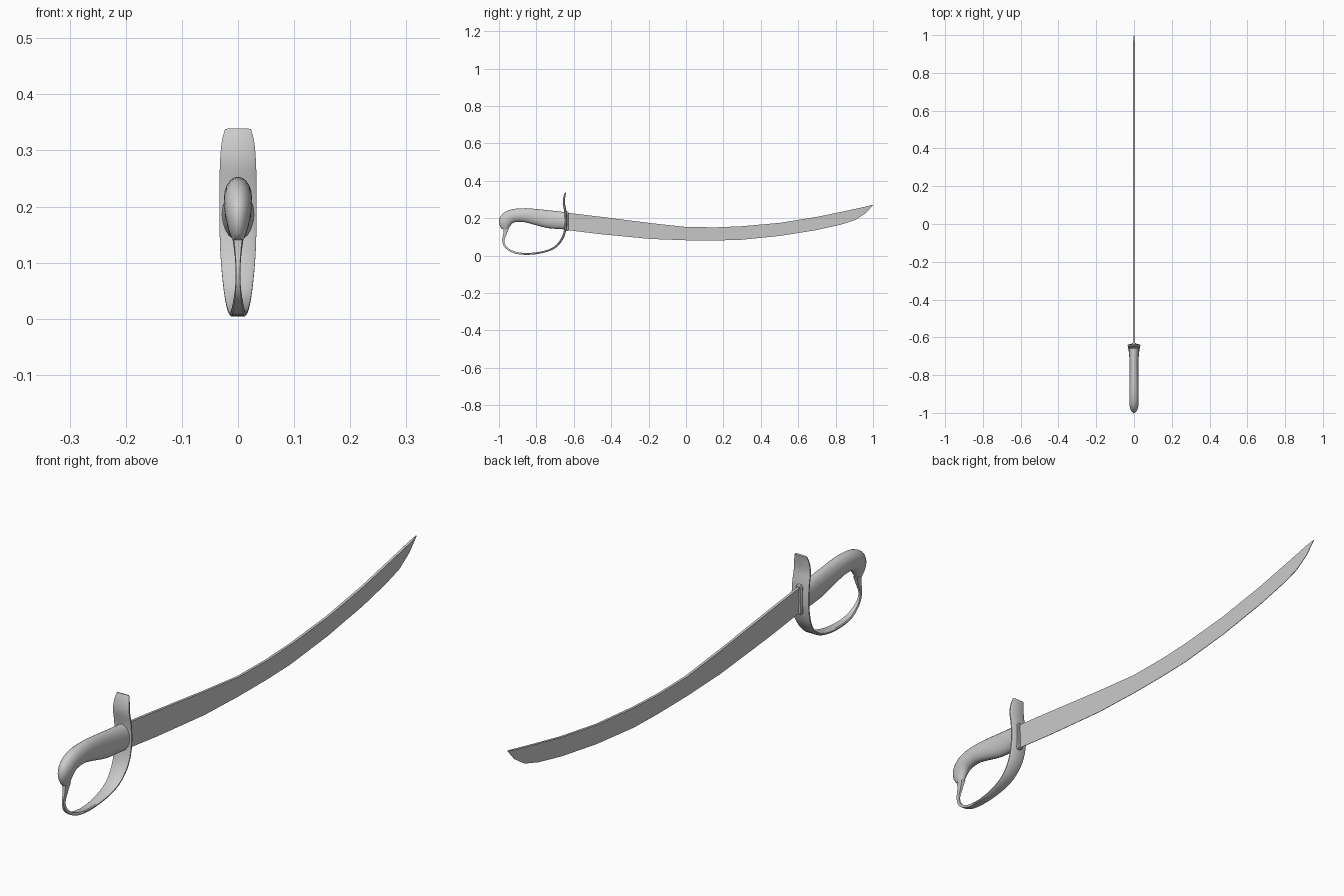
import bpy, bmesh, math
from mathutils import Vector

if "Cube" in bpy.data.objects:
    bpy.data.objects.remove(bpy.data.objects["Cube"])


def loft(name, rings, angle):
    """Skin a list of equal-sized closed rings and cap both ends."""
    bm = bmesh.new()
    rows = [[bm.verts.new(p) for p in r] for r in rings]
    n = len(rows[0])
    for a, b in zip(rows, rows[1:]):
        for i in range(n):
            j = (i + 1) % n
            bm.faces.new((a[i], a[j], b[j], b[i]))
    bm.faces.new(rows[0])
    bm.faces.new(rows[-1])
    bmesh.ops.remove_doubles(bm, verts=bm.verts, dist=1e-5)
    bmesh.ops.recalc_face_normals(bm, faces=bm.faces)
    mesh = bpy.data.meshes.new(name)
    bm.to_mesh(mesh)
    bm.free()
    ob = bpy.data.objects.new(name, mesh)
    bpy.context.collection.objects.link(ob)
    bpy.ops.object.select_all(action='DESELECT')
    ob.select_set(True)
    bpy.context.view_layer.objects.active = ob
    bpy.ops.object.shade_smooth_by_angle(angle=math.radians(angle))
    return ob


def smooth_path(pts, steps):
    """Catmull-Rom interpolation of tuples."""
    v = [Vector(p) for p in pts]
    v = [2 * v[0] - v[1]] + v + [2 * v[-1] - v[-2]]
    out = []
    for a, b, c, d in zip(v, v[1:], v[2:], v[3:]):
        for k in range(steps):
            t = k / steps
            out.append(0.5 * (2*b + (c-a)*t + (2*a-5*b+4*c-d)*t*t + (3*b-a-3*c+d)*t**3))
    return out + [v[-2]]


# Blade: spine (y, z) and cutting edge (y, z), wedge section
blade = [(-.65, .231, -.65, .138), (-.46, .208, -.46, .115), (-.19, .174, -.19, .089),
         (0, .153, 0, .082), (.16, .151, .16, .081), (.30, .157, .29, .084),
         (.50, .175, .50, .105), (.70, .207, .70, .137), (.84, .236, .83, .166),
         (.91, .251, .905, .19), (.965, .263, .96, .226), (1.0, .272, .998, .268)]
rings = []
for i, (ty, tz, by, bz) in enumerate(blade):
    w = .0045 if i < len(blade) - 1 else .001
    rings.append([(-w, ty, tz), (w, ty, tz), (.001, by, bz), (-.001, by, bz)])
loft("blade", rings, 30)

# Grip: back (y, z), finger side (y, z), half width
grip = [(-.64, .232, -.64, .138, .030), (-.66, .234, -.66, .141, .027),
        (-.74, .243, -.74, .147, .024), (-.83, .252, -.81, .165, .0245),
        (-.875, .253, -.865, .179, .025), (-.925, .249, -.90, .180, .025),
        (-.965, .235, -.922, .176, .025), (-.99, .213, -.935, .165, .023),
        (-1.0, .190, -.945, .150, .019), (-.998, .165, -.95, .140, .014),
        (-.985, .143, -.955, .136, .009)]
rings = []
for ty, tz, by, bz, w in smooth_path(grip, 2):
    c = Vector((0, (ty + by) / 2, (tz + bz) / 2))
    h = Vector((0, (ty - by) / 2, (tz - bz) / 2))
    rings.append([c + h * math.cos(a) + Vector((w * math.sin(a), 0, 0))
                  for a in (math.tau * k / 20 for k in range(20))])
loft("grip", rings, 50)

# Guard and knuckle bow: centre (y, z), half width, half thickness
guard = [(-.644, .338, .023, .003), (-.650, .315, .029, .005), (-.653, .28, .032, .006),
         (-.645, .235, .033, .006), (-.642, .18, .033, .006), (-.648, .13, .032, .006),
         (-.665, .085, .029, .006), (-.705, .042, .024, .005), (-.77, .018, .019, .005),
         (-.85, .009, .0145, .005), (-.92, .018, .011, .005), (-.965, .047, .006, .005),
         (-.977, .080, .004, .006), (-.968, .115, .006, .009), (-.962, .145, .010, .014)]
path = smooth_path(guard, 3)
rings = []
for i, (y, z, w, t) in enumerate(path):
    a, b = path[max(i - 1, 0)], path[min(i + 1, len(path) - 1)]
    d = Vector((0, b[0] - a[0], b[1] - a[1])).normalized()
    n = Vector((0, -d.z, d.y)) * t
    c = Vector((0, y, z))
    rings.append([c + Vector((w * u, 0, 0)) + n * v for u, v in
                  ((-1, .4), (-.8, 1), (.8, 1), (1, .4), (1, -.4), (.8, -1), (-.8, -1), (-1, -.4))])
loft("guard", rings, 40)

# Thin collar where the blade leaves the guard
rings = [[(sx * w, y, .184 + sz * h) for sx, sz in
          ((-.6, -1), (.6, -1), (1, -.85), (1, .85), (.6, 1), (-.6, 1), (-1, .85), (-1, -.85))]
         for y, w, h in ((-.645, .012, .052), (-.632, .012, .052), (-.629, .009, .05))]
loft("collar", rings, 30)
